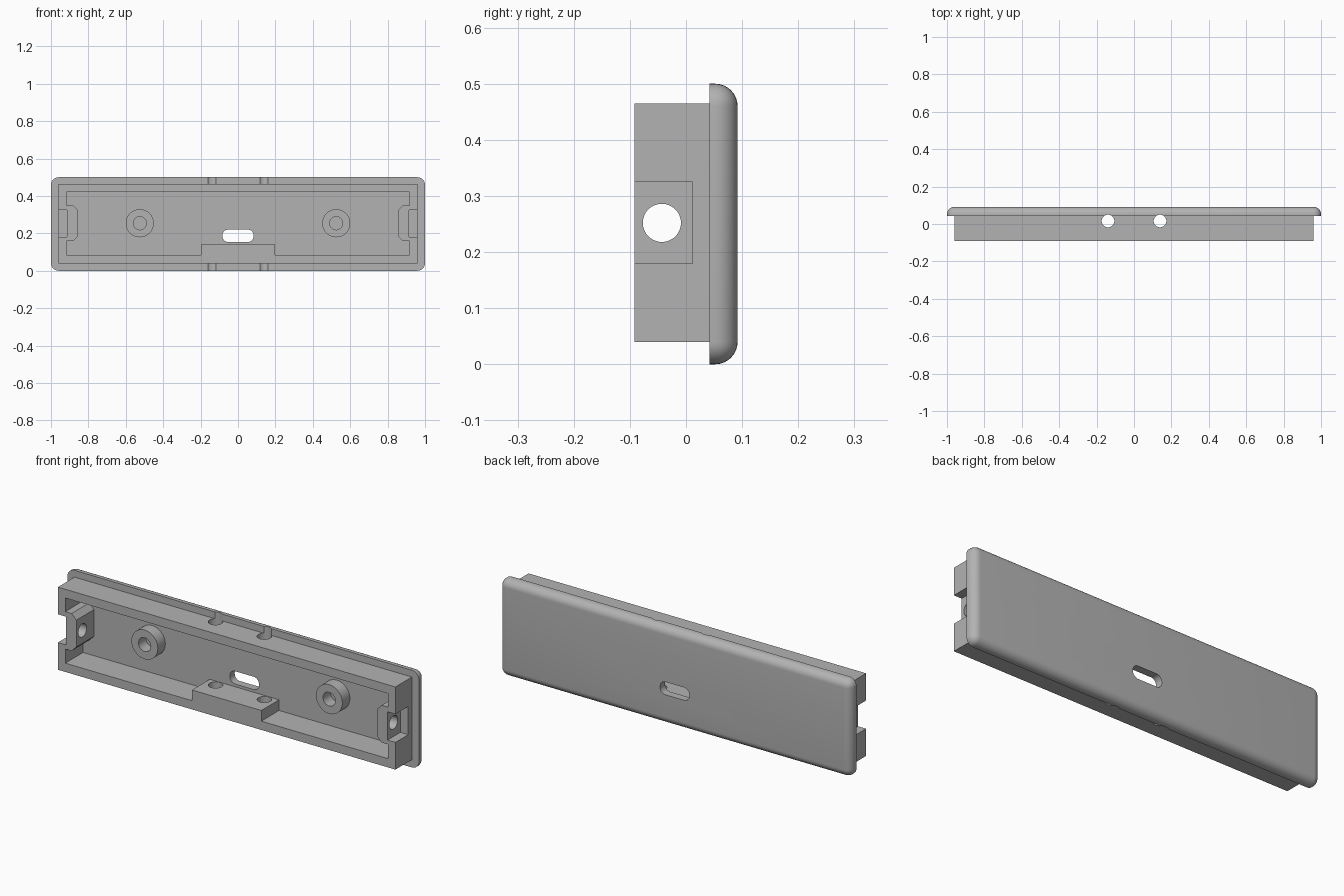
import bpy
import bmesh
from math import pi
from mathutils import Matrix, Vector

cube = bpy.data.objects.get("Cube")
if cube:
    bpy.data.objects.remove(cube, do_unlink=True)

FRONT = -0.092    # rim of the walls
SEAT = 0.042      # front face of the plate
BACK = 0.092      # rear face of the plate
FLOOR = 0.052     # bottom of the hollow
EMBED = 0.062     # how deep parts root into the plate


def finish(name, bm):
    bmesh.ops.recalc_face_normals(bm, faces=bm.faces[:])
    mesh = bpy.data.meshes.new(name)
    bm.to_mesh(mesh)
    bm.free()
    obj = bpy.data.objects.new(name, mesh)
    bpy.context.collection.objects.link(obj)
    return obj


def box(name, low, high, rule=None, radius=0.0, segments=1):
    """Box between two corners; edges whose midpoint passes the rule are bevelled."""
    low, high = Vector(low), Vector(high)
    bm = bmesh.new()
    bmesh.ops.create_cube(bm, size=1)
    for v in bm.verts:
        v.co = (low + high) / 2 + v.co * (high - low)
    if rule:
        edges = [e for e in bm.edges if rule((e.verts[0].co + e.verts[1].co) / 2)]
        bmesh.ops.bevel(bm, geom=edges, offset=radius, segments=segments,
                        profile=0.5, affect='EDGES')
    return finish(name, bm)


def cylinder(name, center, radius, length, axis):
    turn = {'X': Matrix.Rotation(pi / 2, 4, 'Y'),
            'Y': Matrix.Rotation(pi / 2, 4, 'X'),
            'Z': Matrix.Identity(4)}[axis]
    bm = bmesh.new()
    bmesh.ops.create_cone(bm, cap_ends=True, segments=48, radius1=radius,
                          radius2=radius, depth=length,
                          matrix=Matrix.Translation(center) @ turn)
    return finish(name, bm)


def combine(target, tool, operation):
    """Apply a boolean and discard the tool."""
    tool.hide_render = True
    mod = target.modifiers.new(tool.name, 'BOOLEAN')
    mod.operation = operation
    mod.solver = 'EXACT'
    mod.object = tool
    bpy.context.view_layer.objects.active = target
    bpy.ops.object.modifier_apply(modifier=mod.name)
    bpy.data.objects.remove(tool, do_unlink=True)


def add(tool):
    combine(housing, tool, 'UNION')


def cut(tool):
    combine(housing, tool, 'DIFFERENCE')


# Back plate with rounded rear edges and corners
housing = box("cover_housing", (-1, SEAT, 0), (1, BACK, 0.5),
              lambda m: m.y > SEAT + 0.005, 0.04, 8)

# Rectangular wall, hollowed down to the floor
add(box("wall", (-0.96, FRONT, 0.04), (0.96, EMBED, 0.465)))
cut(box("hollow", (-0.918, -0.2, 0.085), (0.918, FLOOR, 0.42)))

# Raised pad on the lower wall
add(box("lower_pad", (-0.197, FRONT, 0.06), (0.197, EMBED, 0.14)))

for side in (-1, 1):
    # Chamfered end block, notched from outside and drilled sideways
    xs = sorted((side * 0.855, side * 0.94))
    add(box("end_block", (xs[0], FRONT, 0.158), (xs[1], EMBED, 0.35),
            lambda m: abs(m.x) < 0.86 and abs(m.y - (FRONT + EMBED) / 2) < 0.01
            and abs(m.z - 0.254) > 0.05, 0.027))
    xs = sorted((side * 0.915, side * 1.1))
    cut(box("end_notch", (xs[0], -0.2, 0.18), (xs[1], 0.012, 0.325)))
    cut(cylinder("end_hole", (side * 0.9, -0.043, 0.252), 0.034, 0.3, 'X'))

    # Screw boss with a blind hole
    start = -0.009
    add(cylinder("boss", (side * 0.525, (start + EMBED) / 2, 0.254),
                 0.075, EMBED - start, 'Y'))
    cut(cylinder("boss_hole", (side * 0.525, FLOOR - 0.1, 0.254), 0.035, 0.2, 'Y'))

    # Vertical hole through both long walls
    cut(cylinder("wall_hole", (side * 0.139, 0.016, 0.25), 0.034, 1, 'Z'))

# Rounded slot through the plate
cut(box("slot", (-0.083, 0, 0.154), (0.083, 0.2, 0.22),
        lambda m: abs(m.y - 0.1) < 0.01 and abs(m.x) > 0.05 and abs(m.z - 0.187) > 0.02,
        0.03, 8))

# Plain grey finish
grey = bpy.data.materials.new("plain_grey")
grey.use_nodes = True
colour = (0.45, 0.45, 0.45, 1)
grey.diffuse_color = colour
grey.node_tree.nodes["Principled BSDF"].inputs["Base Color"].default_value = colour
housing.data.materials.clear()
housing.data.materials.append(grey)
for face in housing.data.polygons:
    face.material_index = 0

bpy.ops.object.select_all(action='DESELECT')
housing.select_set(True)
bpy.context.view_layer.objects.active = housing
bpy.ops.object.shade_smooth_by_angle(angle=pi / 6)
